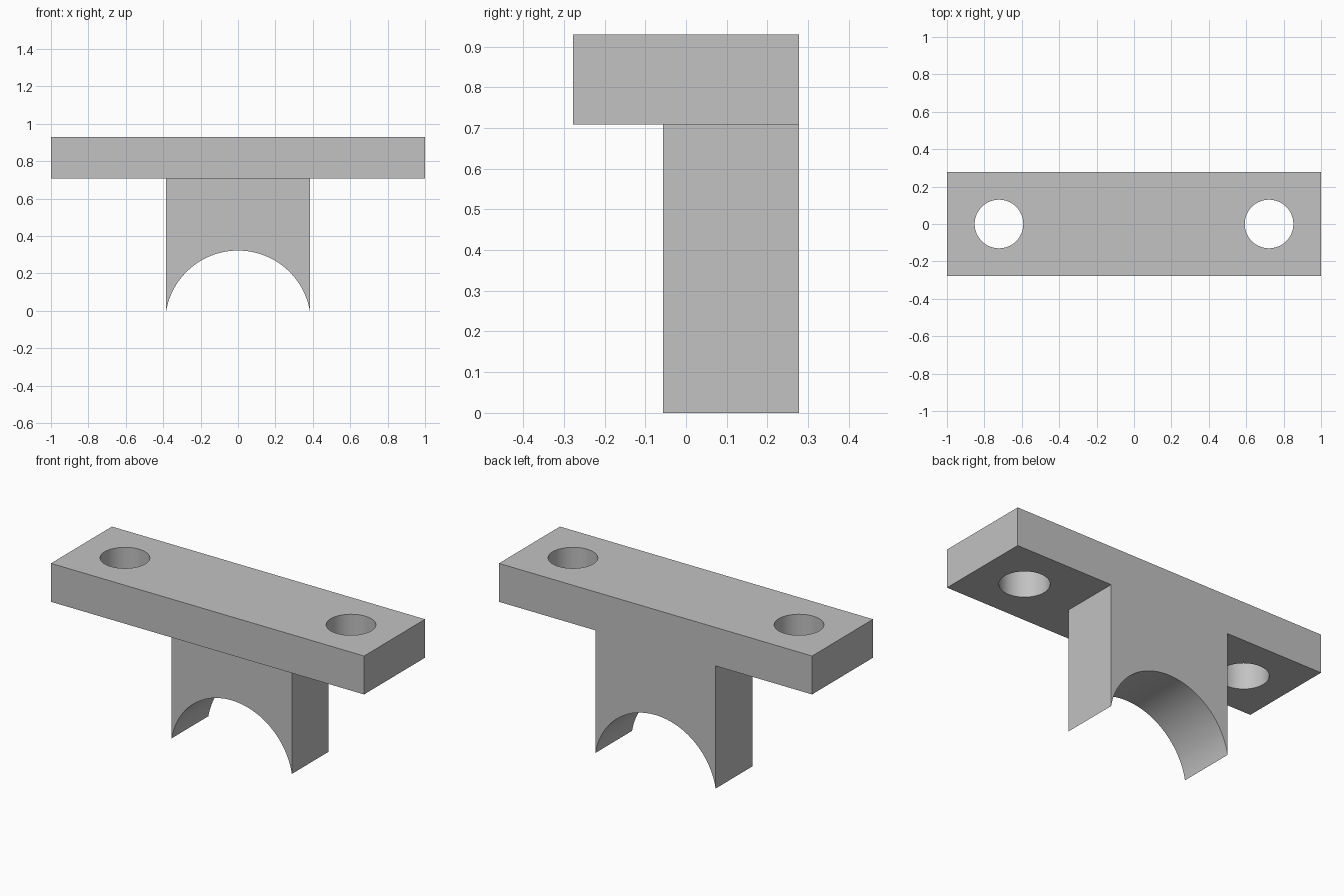
import bpy
import bmesh
from math import asin, sin, cos, radians

default = bpy.data.objects.get("Cube")
if default:
    bpy.data.objects.remove(default, do_unlink=True)

# Main dimensions
HALF_LENGTH, HALF_DEPTH = 1.0, 0.278
PLATE_BOTTOM, PLATE_TOP = 0.708, 0.93
WEB_HALF, WEB_FRONT = 0.384, -0.057
ARCH_TOP = 0.322
HOLE_X, HOLE_RADIUS = 0.722, 0.13

grey = bpy.data.materials.new("plain grey")
grey.use_nodes = True
colour = (0.54, 0.54, 0.54, 1)
grey.diffuse_color = colour
grey.node_tree.nodes["Principled BSDF"].inputs["Base Color"].default_value = colour

# T-shaped profile with a circular arch cut into its foot
radius = (WEB_HALF ** 2 + ARCH_TOP ** 2) / (2 * ARCH_TOP)
centre_z = ARCH_TOP - radius
half_angle = asin(WEB_HALF / radius)
STEPS = 48
arch = []
for i in range(STEPS + 1):
    a = half_angle * (2 * i / STEPS - 1)
    arch.append((radius * sin(a), centre_z + radius * cos(a)))
profile = arch + [(WEB_HALF, PLATE_BOTTOM), (HALF_LENGTH, PLATE_BOTTOM),
                  (HALF_LENGTH, PLATE_TOP), (-HALF_LENGTH, PLATE_TOP),
                  (-HALF_LENGTH, PLATE_BOTTOM), (-WEB_HALF, PLATE_BOTTOM)]

bm = bmesh.new()
front = [bm.verts.new((x, WEB_FRONT, z)) for x, z in profile]
back = [bm.verts.new((x, HALF_DEPTH, z)) for x, z in profile]
front_face = bm.faces.new(front)
bm.faces.new(back[::-1])
for i in range(len(front)):
    j = (i + 1) % len(front)
    bm.faces.new((front[j], front[i], back[i], back[j]))

# Split off the plate's front and pull it forward past the web
bmesh.utils.face_split(front_face, front[STEPS + 1], front[-1])
plate_face = next(f for f in front[STEPS + 3].link_faces
                  if all(abs(v.co.y - WEB_FRONT) < 1e-5 for v in f.verts))
result = bmesh.ops.extrude_face_region(bm, geom=[plate_face])
for item in result["geom"]:
    if isinstance(item, bmesh.types.BMVert):
        item.co.y = -HALF_DEPTH
if plate_face.is_valid:
    bmesh.ops.delete(bm, geom=[plate_face], context="FACES")
bmesh.ops.dissolve_limit(bm, angle_limit=radians(0.5), verts=bm.verts, edges=bm.edges)
bmesh.ops.recalc_face_normals(bm, faces=bm.faces)
mesh = bpy.data.meshes.new("saddle_bracket")
bm.to_mesh(mesh)
bm.free()
bracket = bpy.data.objects.new("saddle_bracket", mesh)
bpy.context.collection.objects.link(bracket)
mesh.materials.append(grey)

# Bolt holes through both ends of the plate
cutters = []
for name, side in (("left", 1), ("right", -1)):
    bpy.ops.mesh.primitive_cylinder_add(
        vertices=64, radius=HOLE_RADIUS, depth=0.6,
        location=(side * HOLE_X, 0, (PLATE_BOTTOM + PLATE_TOP) / 2))
    cutter = bpy.context.object
    cutter.name = name + "_hole_cutter"
    cutter.hide_render = True
    cutter.data.materials.append(grey)
    cutters.append(cutter)
    mod = bracket.modifiers.new(name + "_hole", "BOOLEAN")
    mod.operation = "DIFFERENCE"
    mod.solver = "EXACT"
    mod.object = cutter

bpy.ops.object.select_all(action="DESELECT")
bracket.select_set(True)
bpy.context.view_layer.objects.active = bracket
for mod in list(bracket.modifiers):
    bpy.ops.object.modifier_apply(modifier=mod.name)
for cutter in cutters:
    bpy.data.objects.remove(cutter, do_unlink=True)
bpy.ops.object.shade_smooth_by_angle(angle=radians(30))
